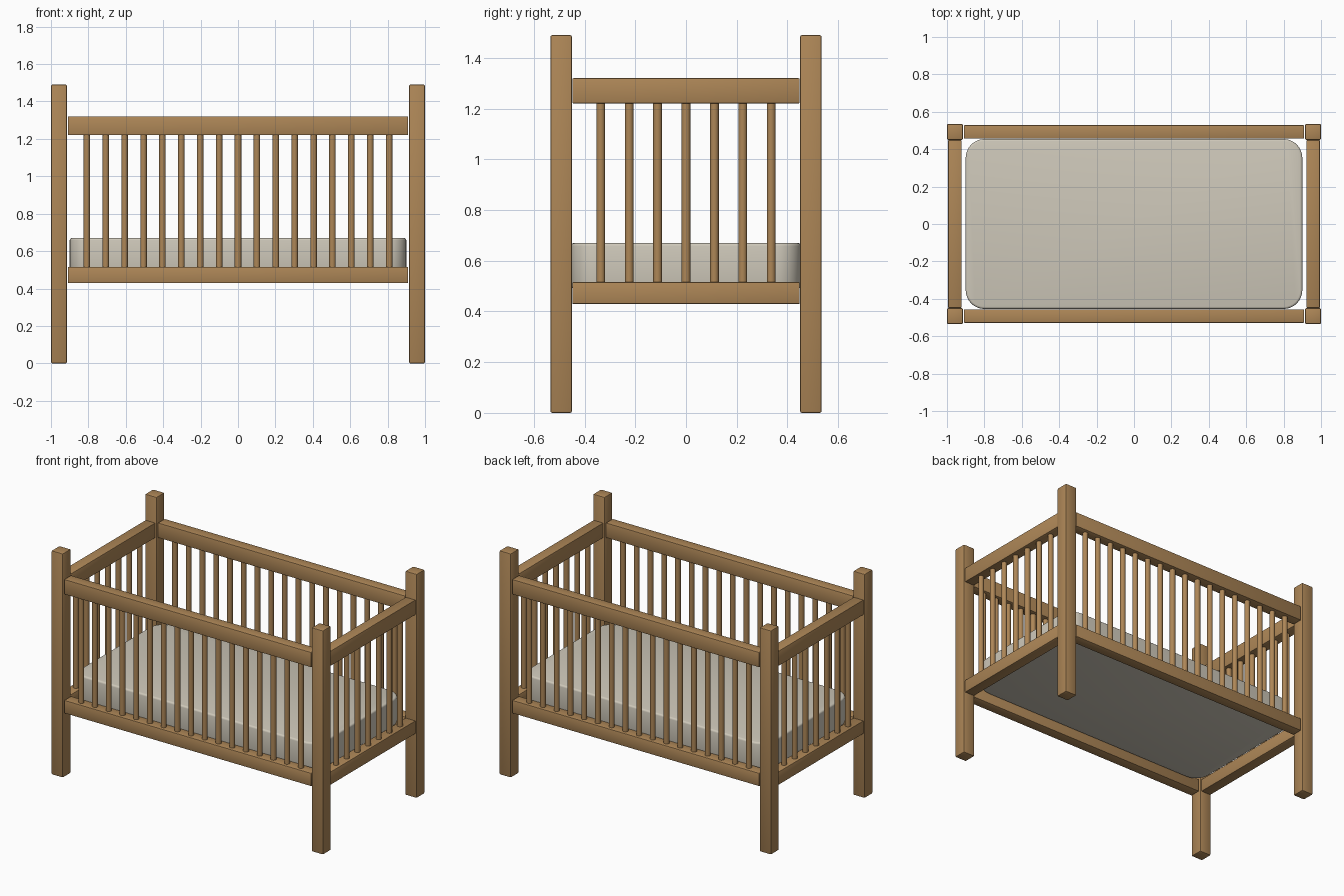
import bpy
import bmesh
from mathutils import Matrix

cube = bpy.data.objects.get("Cube")
if cube:
    bpy.data.objects.remove(cube, do_unlink=True)


def material(name, colour):
    mat = bpy.data.materials.new(name)
    mat.use_nodes = True
    mat.diffuse_color = colour
    mat.node_tree.nodes["Principled BSDF"].inputs["Base Color"].default_value = colour
    return mat


WOOD = material("warm wood", (0.42, 0.24, 0.095, 1))
CLOTH = material("cream cloth", (0.62, 0.58, 0.49, 1))


def finish(name, bm, mat):
    mesh = bpy.data.meshes.new(name)
    bm.to_mesh(mesh)
    bm.free()
    mesh.materials.append(mat)
    obj = bpy.data.objects.new(name, mesh)
    bpy.context.collection.objects.link(obj)
    bpy.ops.object.select_all(action="DESELECT")
    obj.select_set(True)
    bpy.context.view_layer.objects.active = obj
    bpy.ops.object.shade_smooth_by_angle(angle=0.6)
    return obj


def box(size, centre):
    bm = bmesh.new()
    bmesh.ops.create_cube(bm, size=1)
    bmesh.ops.scale(bm, vec=size, verts=bm.verts)
    bmesh.ops.translate(bm, vec=centre, verts=bm.verts)
    return bm


def beam(name, size, centre, bevel):
    bm = box(size, centre)
    bmesh.ops.bevel(bm, geom=bm.edges[:], offset=bevel, segments=2,
                    profile=0.5, affect="EDGES")
    return finish(name, bm, WOOD)


def slat_row(name, points):
    bm = bmesh.new()
    for x, y in points:
        bmesh.ops.create_cone(bm, cap_ends=True, segments=16, radius1=SLAT_R,
                              radius2=SLAT_R, depth=0.75,
                              matrix=Matrix.Translation((x, y, 0.87)))
    return finish(name, bm, WOOD)


POST, HEIGHT = 0.085, 1.49
PX, PY = 1 - POST / 2, 0.4925     # post centre lines
RAIL = 0.073                      # rail thickness
SLAT_R = 0.0175
SIDES = (("right", -1), ("left", 1))
ENDS = (("front", -1), ("back", 1))

# Corner posts
for side, sx in SIDES:
    for end, sy in ENDS:
        beam(f"{end}_{side}_post", (POST, POST, HEIGHT),
             (sx * PX, sy * PY, HEIGHT / 2), 0.007)

# Upper and lower rails on all four sides
for level, z, tall in (("top", 1.27, 0.1), ("bottom", 0.4725, 0.087)):
    for end, sy in ENDS:
        beam(f"{end}_{level}_rail", (1.82, RAIL, tall), (0, sy * PY, z), 0.005)
    for side, sx in SIDES:
        beam(f"{side}_{level}_rail", (RAIL, 0.897, tall), (sx * PX, 0, z), 0.005)

# Round slats between the rails
for end, sy in ENDS:
    slat_row(f"{end}_slats", [(i * 0.101, sy * PY) for i in range(-8, 9)])
for side, sx in SIDES:
    slat_row(f"{side}_slats", [(sx * PX, i * 0.112) for i in range(-3, 4)])

# Mattress with rounded corners and softened rims
bm = box((1.8, 0.908, 0.18), (0, 0, 0.58))
corners = [e for e in bm.edges if abs(e.verts[0].co.z - e.verts[1].co.z) > 0.1]
bmesh.ops.bevel(bm, geom=corners, offset=0.1, segments=8, profile=0.5, affect="EDGES")
rims = [e for e in bm.edges if abs(e.verts[0].co.z - e.verts[1].co.z) < 0.01]
bmesh.ops.bevel(bm, geom=rims, offset=0.012, segments=3, profile=0.5, affect="EDGES")
finish("mattress", bm, CLOTH)
